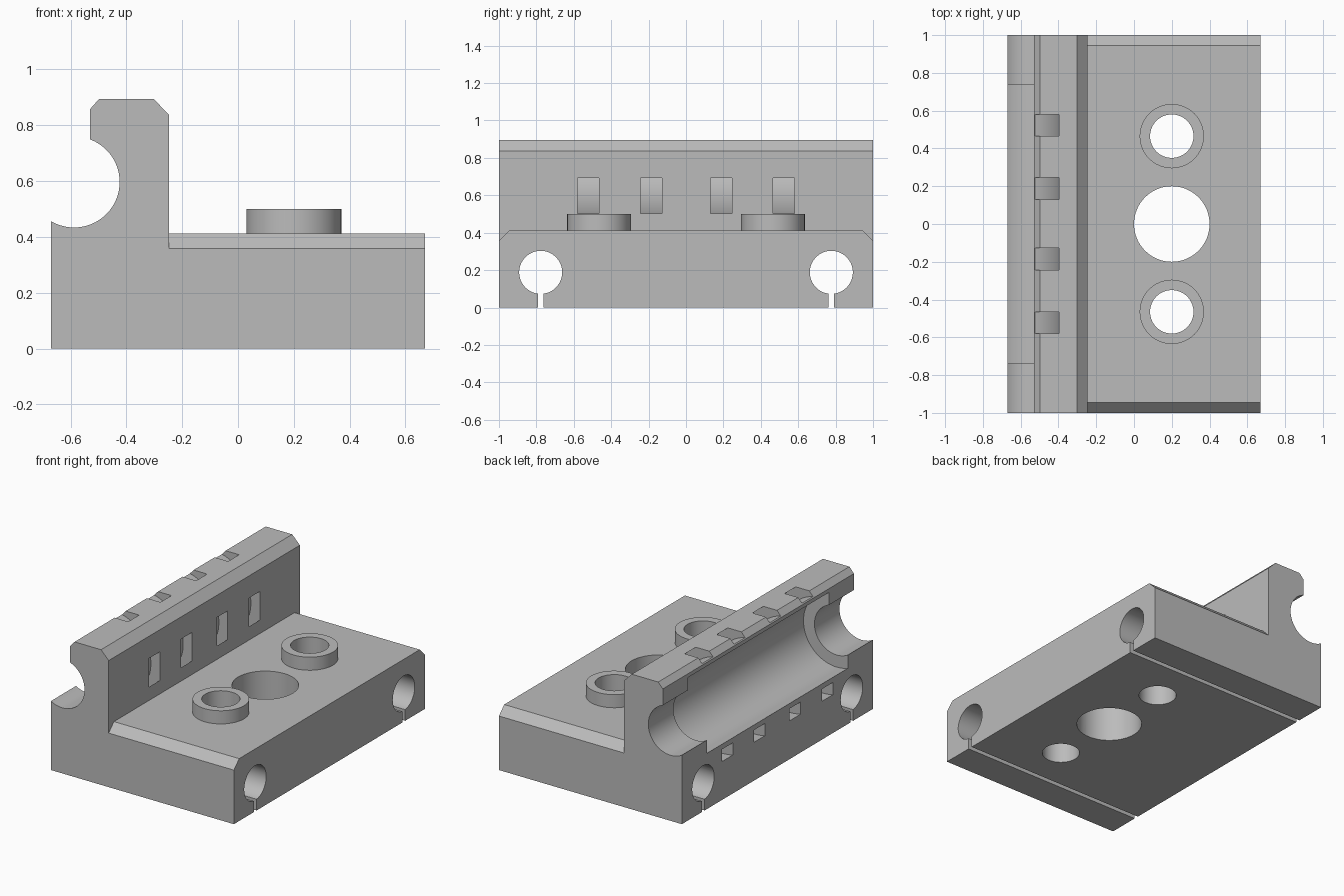
import bpy, bmesh, math
from mathutils import Matrix, Vector

cube = bpy.data.objects.get("Cube")
if cube:
    bpy.data.objects.remove(cube, do_unlink=True)

grey = bpy.data.materials.new("plain_grey")
grey.use_nodes = True
grey.diffuse_color = (0.5, 0.5, 0.5, 1)
grey.node_tree.nodes["Principled BSDF"].inputs["Base Color"].default_value = (0.5, 0.5, 0.5, 1)


def add(name, bm):
    bmesh.ops.recalc_face_normals(bm, faces=bm.faces)
    mesh = bpy.data.meshes.new(name)
    bm.to_mesh(mesh)
    bm.free()
    mesh.materials.append(grey)
    ob = bpy.data.objects.new(name, mesh)
    bpy.context.collection.objects.link(ob)
    return ob


def extrude_y(name, profile, y0, y1):
    """Prism of an x-z outline running along y."""
    bm = bmesh.new()
    face = bm.faces.new([bm.verts.new((x, y0, z)) for x, z in profile])
    new = bmesh.ops.extrude_face_region(bm, geom=[face])["geom"]
    bmesh.ops.translate(bm, vec=(0, y1 - y0, 0),
                        verts=[v for v in new if isinstance(v, bmesh.types.BMVert)])
    return add(name, bm)


def cylinder(name, center, radius, length, axis):
    bm = bmesh.new()
    turn = Vector((0, 0, 1)).rotation_difference(Vector(axis)).to_matrix().to_4x4()
    bmesh.ops.create_cone(bm, cap_ends=True, segments=64, radius1=radius, radius2=radius,
                          depth=length, matrix=Matrix.Translation(center) @ turn)
    return add(name, bm)


def box(name, center, size):
    bm = bmesh.new()
    bmesh.ops.create_cube(bm, size=1, matrix=Matrix.Translation(center)
                          @ Matrix.Diagonal((*size, 1)))
    return add(name, bm)


def ring_y(name, cx, cy, cz, r_in, r_out, width, n=96):
    """Square-section ring around the y axis."""
    bm = bmesh.new()
    loops = []
    for i in range(n):
        a = math.tau * i / n
        loops.append([bm.verts.new((cx + r * math.cos(a), cy + s * width / 2, cz + r * math.sin(a)))
                      for r, s in ((r_in, -1), (r_out, -1), (r_out, 1), (r_in, 1))])
    for a, b in zip(loops, loops[1:] + loops[:1]):
        for k in range(4):
            m = (k + 1) % 4
            bm.faces.new((a[k], a[m], b[m], b[k]))
    return add(name, bm)


def combine(target, tool, operation):
    tool.hide_render = True
    mod = target.modifiers.new("combine", "BOOLEAN")
    mod.operation, mod.solver, mod.object = operation, "EXACT", tool
    bpy.context.view_layer.objects.active = target
    bpy.ops.object.modifier_apply(modifier=mod.name)
    bpy.data.objects.remove(tool, do_unlink=True)


# Body: base plate with an upright bearing wall
BASE_TOP, WALL_X = 0.413, -0.247
body = extrude_y("bearing_block", [
    (-0.67, 0), (0.67, 0), (0.67, BASE_TOP), (WALL_X, BASE_TOP), (WALL_X, 0.838),
    (-0.303, 0.895), (-0.497, 0.895), (-0.53, 0.858), (-0.53, 0.55), (-0.67, 0.55)], -1, 1)

# Bevelled plate ends, only beside the wall
for s in (-1, 1):
    bm = bmesh.new()
    ends = [[bm.verts.new((x, s * y, z)) for y, z in ((0.925, 0.433), (1.02, 0.338), (1.02, 0.433))]
            for x in (WALL_X, 0.8)]
    bm.faces.new(ends[0])
    bm.faces.new(ends[1])
    for k in range(3):
        m = (k + 1) % 3
        bm.faces.new((ends[0][k], ends[0][m], ends[1][m], ends[1][k]))
    combine(body, add("bevel_cutter", bm), "DIFFERENCE")

# Raised collars and vertical bolt holes
for s in (-1, 1):
    combine(body, cylinder("collar", (0.2, s * 0.465, 0.4), 0.17, 0.2, (0, 0, 1)), "UNION")
for y, r in ((-0.465, 0.115), (0, 0.2), (0.465, 0.115)):
    combine(body, cylinder("bolt_cutter", (0.2, y, 0.3), r, 1, (0, 0, 1)), "DIFFERENCE")

# Bearing seat with narrower openings at both ends
AX, AZ = -0.587, 0.597
combine(body, cylinder("rod_cutter", (AX, 0, AZ), 0.163, 2.2, (0, 1, 0)), "DIFFERENCE")
combine(body, cylinder("seat_cutter", (AX, 0, AZ), 0.243, 1.476, (0, 1, 0)), "DIFFERENCE")

# Curved strap channels around the seat
for y in (-0.523, -0.185, 0.188, 0.523):
    combine(body, ring_y("strap_cutter", AX, y, AZ, 0.275, 0.353, 0.115), "DIFFERENCE")

# Cross tunnels, each with a slit through the underside
for s in (-1, 1):
    combine(body, cylinder("tunnel_cutter", (0, s * 0.777, 0.188), 0.115, 1.6, (1, 0, 0)), "DIFFERENCE")
    combine(body, box("slit_cutter", (0, s * 0.777, 0.05), (1.6, 0.03, 0.2)), "DIFFERENCE")

bpy.ops.object.select_all(action="DESELECT")
body.select_set(True)
bpy.context.view_layer.objects.active = body
bpy.ops.object.shade_smooth_by_angle(angle=math.radians(30))
